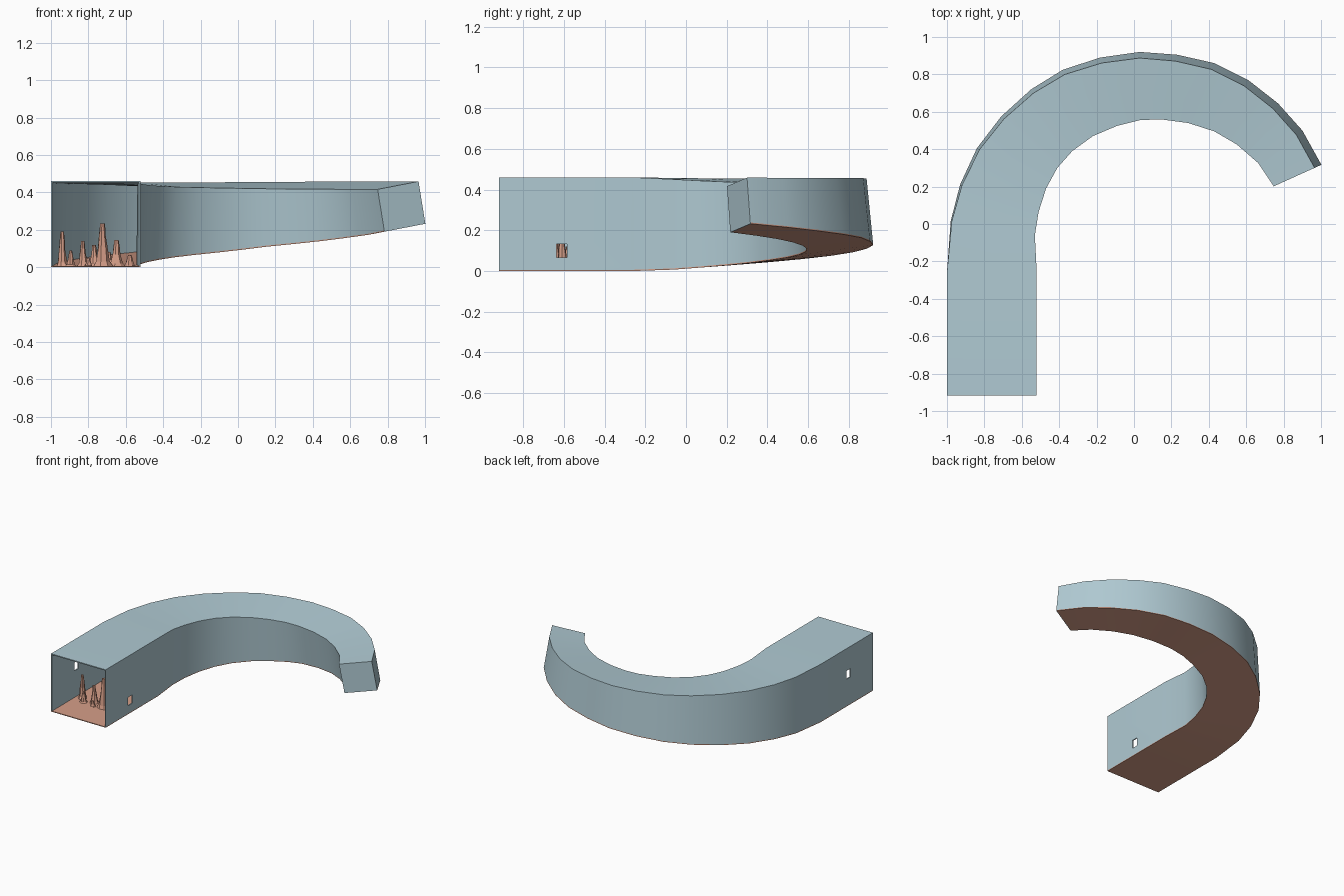
import bpy, bmesh, math, random
from mathutils import Vector

if "Cube" in bpy.data.objects:
    bpy.data.objects.remove(bpy.data.objects["Cube"])

random.seed(4)


def material(name, rgb):
    m = bpy.data.materials.new(name)
    m.diffuse_color = (*rgb, 1)
    m.use_nodes = True
    m.node_tree.nodes["Principled BSDF"].inputs["Base Color"].default_value = m.diffuse_color
    return m


BLUE = material("pale blue", (0.434, 0.591, 0.651))
CLAY = material("salmon clay", (0.67, 0.342, 0.246))


def make_object(name, bm, mat):
    bmesh.ops.recalc_face_normals(bm, faces=bm.faces)
    mesh = bpy.data.meshes.new(name)
    bm.to_mesh(mesh)
    bm.free()
    mesh.materials.append(mat)
    ob = bpy.data.objects.new(name, mesh)
    bpy.context.collection.objects.link(ob)
    return ob


def activate(ob):
    bpy.ops.object.select_all(action='DESELECT')
    ob.select_set(True)
    bpy.context.view_layer.objects.active = ob


# Plan of the bend: outer bottom edge and inner top edge
outer = [(-1, -.26), (-.98, .015), (-.93, .21), (-.84, .405), (-.71, .575),
         (-.55, .72), (-.38, .825), (-.18, .89), (.03, .92), (.23, .905),
         (.43, .86), (.61, .77), (.77, .645), (.9, .5), (1, .32)]
inner = [(-.52, -.26), (-.53, -.06), (-.51, .065), (-.47, .19), (-.41, .30),
         (-.33, .39), (-.22, .47), (-.09, .525), (.03, .555), (.14, .56),
         (.29, .54), (.43, .495), (.55, .425), (.665, .325), (.745, .205)]

# Frames: origin, inward axis, up axis, width, height (shrinking and rolling)
frames = [(Vector((-1, -.918, 0)), Vector((1, 0, 0)), Vector((0, 0, 1)), .48, .46)]
for i, (o, n) in enumerate(zip(outer, inner)):
    t = i / (len(outer) - 1)
    roll, h = math.radians(10) * t, .46 * (1 - .5 * t)
    span = Vector((n[0] - o[0], n[1] - o[1], 0))
    c, s = math.cos(roll), math.sin(roll)
    w = (span.length - h * s) / c
    u = span.normalized()
    up = Vector((0, 0, 1))
    origin = Vector((o[0], o[1], .19 * t ** 1.25 + w * s))
    frames.append((origin, u * c - up * s, u * s + up * c, w, h))


def loft(name, section, mat, use=frames):
    """Sweep a closed section, given as a function of width and height."""
    bm = bmesh.new()
    rings = [[bm.verts.new(o + U * a + V * b) for a, b in section(w, h)]
             for o, U, V, w, h in use]
    k = len(rings[0])
    for r0, r1 in zip(rings, rings[1:]):
        for j in range(k):
            bm.faces.new((r0[j], r0[(j + 1) % k], r1[(j + 1) % k], r1[j]))
    bm.faces.new(rings[0])
    bm.faces.new(rings[-1])
    return make_object(name, bm, mat)


F, T = .006, .008   # floor and wall thickness
walls = loft("tunnel_walls", lambda w, h: [
    (0, F), (0, h), (w, h), (w, F), (w - T, F), (w - T, h - T), (T, h - T), (T, F)], BLUE)
floor = loft("tunnel_floor", lambda w, h: [(0, 0), (0, F), (w, F), (w, 0)], CLAY)

# Plate closing the narrow end
o, U, V, w, h = frames[-1]
out = U.cross(V)
if out.y > 0:
    out = -out
end_plate = loft("end_plate", lambda w, h: [(0, 0), (0, h), (w, h), (w, 0)], BLUE,
                 [(o, U, V, w, h), (o + out * .004, U, V, w, h)])

# Small square windows, low on the right and high on the left
for x, z in ((-.52, .10), (-1, .25)):
    bm = bmesh.new()
    bmesh.ops.create_cube(bm, size=1)
    for v in bm.verts:
        v.co = Vector((x + v.co.x * .1, -.61 + v.co.y * .052, z + v.co.z * .066))
    cutter = make_object("window_cutter", bm, BLUE)
    cutter.hide_render = True
    mod = walls.modifiers.new("window", 'BOOLEAN')
    mod.operation, mod.object, mod.solver = 'DIFFERENCE', cutter, 'EXACT'
    activate(walls)
    bpy.ops.object.modifier_apply(modifier=mod.name)
    bpy.data.objects.remove(cutter)

for ob in (walls, floor):
    activate(ob)
    bpy.ops.object.shade_smooth_by_angle(angle=math.radians(30))

# Stalagmites: x, y, height, base radius
spikes = [(-.94, -.61, .19, .030), (-.895, -.66, .09, .026), (-.83, -.62, .14, .030),
          (-.77, -.58, .12, .030), (-.725, -.65, .235, .042), (-.65, -.61, .145, .038),
          (-.58, -.64, .065, .030), (-.80, -.68, .05, .022), (-.69, -.56, .08, .025)]
for x, y, height, r in spikes:
    bm = bmesh.new()
    rings = []
    for f, k in ((0, 1.25), (.12, .85), (.45, .6), (.75, .45), (1, .3)):
        rings.append([])
        for j in range(7):
            a = math.tau * j / 7
            q = r * k * random.uniform(.85, 1.15)
            rings[-1].append(bm.verts.new((x + q * math.cos(a), y + q * math.sin(a),
                                           F * .5 + f * (height - F * .5))))
    for r0, r1 in zip(rings, rings[1:]):
        for j in range(7):
            bm.faces.new((r0[j], r0[(j + 1) % 7], r1[(j + 1) % 7], r1[j]))
    bm.faces.new(rings[0])
    bm.faces.new(rings[-1])
    make_object("stalagmite", bm, CLAY)
